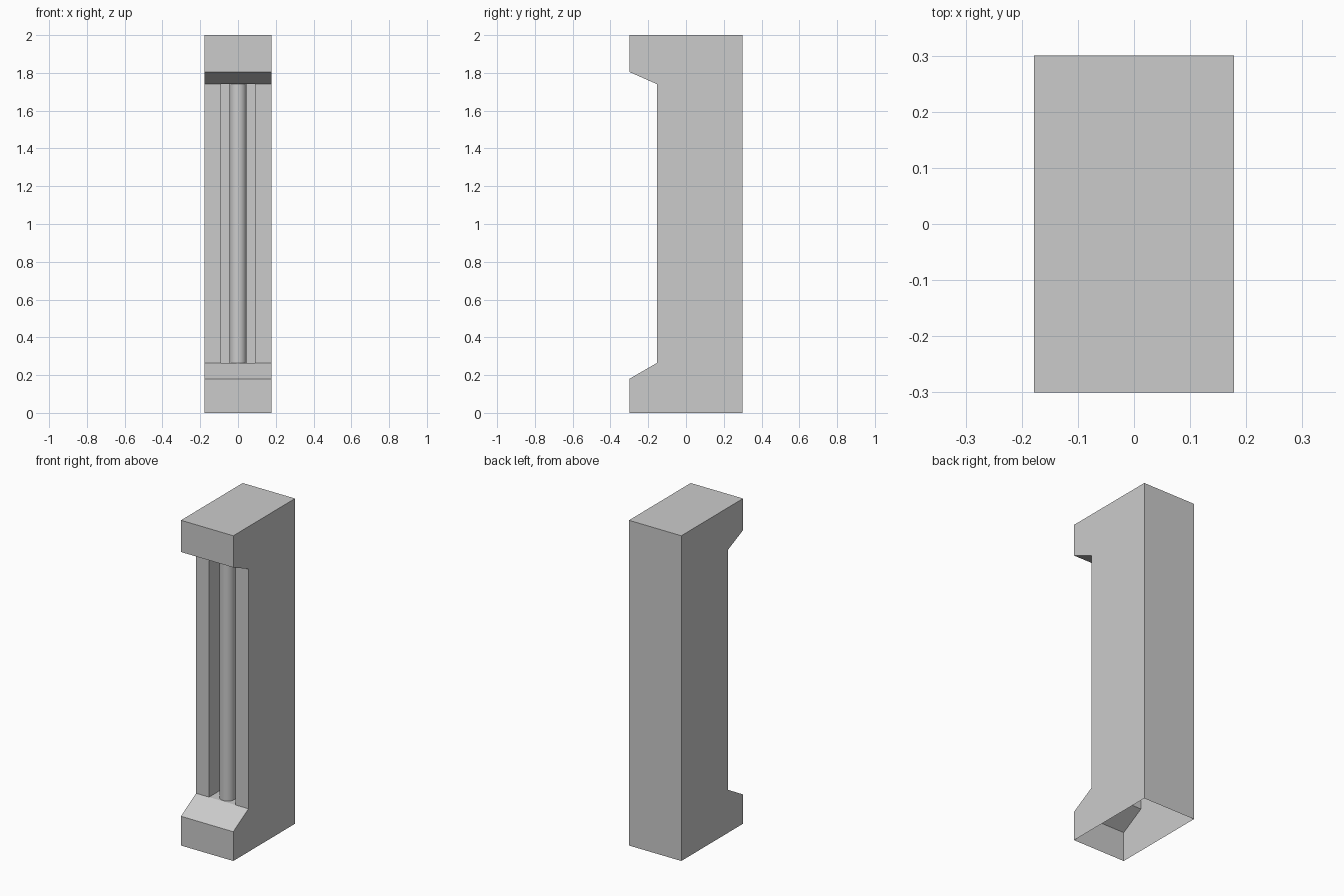
import bpy, bmesh

if "Cube" in bpy.data.objects:
    bpy.data.objects.remove(bpy.data.objects["Cube"])

W = 0.178                        # half width
G, YF, YB = 0.09, -0.153, -0.04  # groove half width, front plane, groove back
Z0, Z1 = 0.265, 1.74             # groove bottom and top


def make_object(name, bm):
    bmesh.ops.remove_doubles(bm, verts=bm.verts, dist=1e-5)
    mesh = bpy.data.meshes.new(name)
    bm.to_mesh(mesh)
    bm.free()
    obj = bpy.data.objects.new(name, mesh)
    bpy.context.collection.objects.link(obj)
    return obj


def face(bm, points):
    bm.faces.new([bm.verts.new(p) for p in points])


# Body shell: side profile swept across x, open underneath
bm = bmesh.new()
profile = [(0.3, 0), (0.3, 2), (-0.3, 2), (-0.3, 1.805), (YF, Z1),
           (YF, Z0), (-0.3, 0.18), (-0.3, 0)]
for p, q in zip(profile, profile[1:]):
    if (p, q) != ((YF, Z1), (YF, Z0)):
        face(bm, [(-W, *p), (-W, *q), (W, *q), (W, *p)])
face(bm, [(W, *p) for p in profile])
face(bm, [(-W, *p) for p in reversed(profile)])

# Front wall with the recessed groove: plan section swept up z
section = [(-W, YF), (-G, YF), (-G, YB), (G, YB), (G, YF), (W, YF)]
for p, q in zip(section, section[1:]):
    face(bm, [(*p, Z0), (*q, Z0), (*q, Z1), (*p, Z1)])
floor = [(-G, YF), (G, YF), (G, YB), (-G, YB)]
face(bm, [(*p, Z0) for p in floor])
face(bm, [(*p, Z1) for p in reversed(floor)])
make_object("body_shell", bm)

# Round tube standing in the groove
bm = bmesh.new()
bmesh.ops.create_cone(bm, cap_ends=False, segments=32, radius1=0.045,
                      radius2=0.045, depth=Z1 - Z0)
for f in bm.faces:
    f.smooth = True
tube = make_object("groove_tube", bm)
tube.location = (0, -0.1, (Z0 + Z1) / 2)
